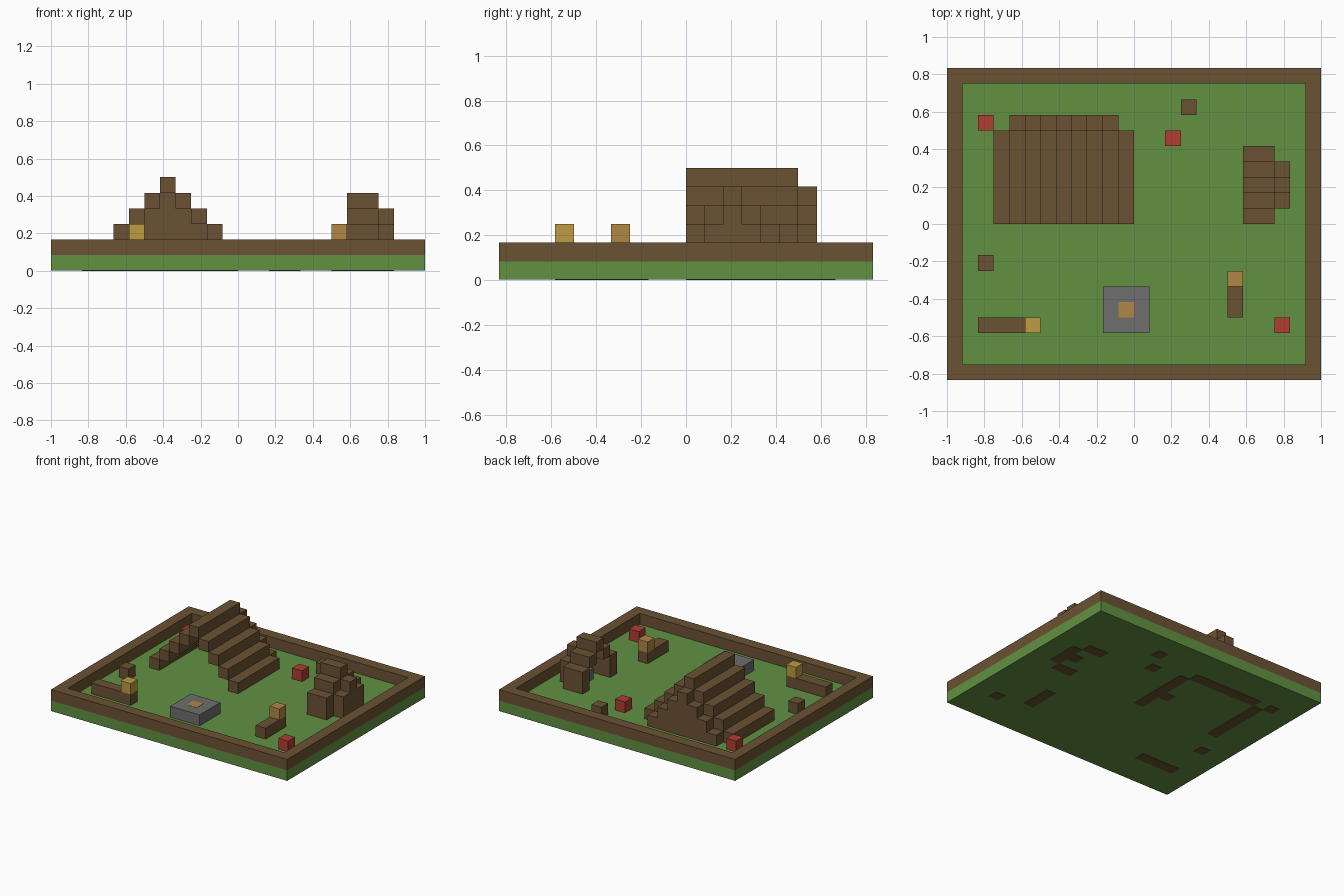
import bpy
import bmesh

U = 1 / 12          # size of one building block
NX, NY = 24, 20     # plot size in blocks

cube = bpy.data.objects.get("Cube")
if cube:
    bpy.data.objects.remove(cube, do_unlink=True)


def linear(c):
    c /= 255
    return c / 12.92 if c <= 0.04045 else ((c + 0.055) / 1.055) ** 2.4


def material(name, r, g, b):
    m = bpy.data.materials.new(name)
    m.use_nodes = True
    col = (linear(r), linear(g), linear(b), 1)
    m.diffuse_color = col
    m.node_tree.nodes["Principled BSDF"].inputs["Base Color"].default_value = col
    return m


GRASS = material("grass green", 98, 145, 66)
WOOD = material("wood brown", 107, 82, 51)
RED = material("berry red", 177, 60, 51)
STONE = material("stone grey", 110, 110, 110)
YELLOW = material("straw yellow", 191, 156, 66)
ORANGE = material("warm orange", 176, 136, 68)


def blocks(name, mat, boxes):
    """Boxes given as (x, y, z, width, depth, height) in block units."""
    bm = bmesh.new()
    for x, y, z, w, d, h in boxes:
        verts = bmesh.ops.create_cube(bm, size=1)["verts"]
        bmesh.ops.scale(bm, vec=(w * U, d * U, h * U), verts=verts)
        centre = ((x + w / 2 - NX / 2) * U, (y + d / 2 - NY / 2) * U, (z + h / 2) * U)
        bmesh.ops.translate(bm, vec=centre, verts=verts)
    mesh = bpy.data.meshes.new(name)
    bm.to_mesh(mesh)
    bm.free()
    mesh.materials.append(mat)
    obj = bpy.data.objects.new(name, mesh)
    bpy.context.collection.objects.link(obj)
    return obj


# Ground slab and low border wall
LIFT = 0.03
blocks("ground", GRASS, [(0, 0, LIFT, NX, NY, 1 - LIFT)])
blocks("border_wall", WOOD, [
    (0, 0, 1, NX, 1, 1), (0, NY - 1, 1, NX, 1, 1),
    (0, 1, 1, 1, NY - 2, 1), (NX - 1, 1, 1, 1, NY - 2, 1)])

# Large shelter: stepped roof strips on both sides, open front, stepped back wall
roof, wall = [], []
for i in range(9):
    step = 4 - abs(i - 4)
    roof.append((3 + i, 10, 1 + step, 1, 6, 1))
    if step:
        wall.append((3 + i, 16, 1, 1, 1, step))
blocks("large_shelter_roof", WOOD, roof)
blocks("large_shelter_back_wall", WOOD, wall)
blocks("large_shelter_seat", WOOD, [(10, 12, 1, 1, 1, 1)])

# Small shelter: same idea turned sideways, with taller eaves
roof, wall = [], []
for i in range(5):
    step = 2 - abs(i - 2)
    if step:
        roof.append((19, 10 + i, 2 + step, 2, 1, 1))
        wall.append((21, 10 + i, 1, 1, 1, 1 + step))
    else:
        roof.append((19, 10 + i, 1, 2, 1, 2))
blocks("small_shelter_roof", WOOD, roof)
blocks("small_shelter_back_wall", WOOD, wall)
blocks("small_shelter_stone", STONE, [(20, 12, 1, 1, 1, 1)])

# Stone hearth with a flush glowing centre
blocks("hearth", STONE, [(10, 3, 1, 3, 3, 1)])
blocks("hearth_fire", ORANGE, [(11, 4, 1.96, 1, 1, 0.06)])

# Logs with a lamp block on one end
blocks("front_log", WOOD, [(2, 3, 1, 4, 1, 1)])
blocks("front_lamp", YELLOW, [(5, 3, 2, 1, 1, 1)])
blocks("side_log", WOOD, [(18, 4, 1, 1, 3, 1)])
blocks("side_lamp", ORANGE, [(18, 6, 2, 1, 1, 1)])

# Loose single blocks
STUMPS = [(2, 7), (15, 17)]
BERRIES = [(2, 16), (14, 15), (21, 3)]
blocks("stumps", WOOD, [(x, y, 1, 1, 1, 1) for x, y in STUMPS])
blocks("berry_blocks", RED, [(x, y, 1, 1, 1, 1) for x, y in BERRIES])

# Footings showing on the underside
feet = [(x, y, 1, 1) for x, y in STUMPS + BERRIES]
feet += [(3, 10, 1, 6), (11, 10, 1, 6), (4, 16, 7, 1), (10, 12, 1, 1)]
feet += [(19, 10, 2, 1), (19, 14, 2, 1), (21, 11, 1, 3), (20, 12, 1, 1)]
feet += [(2, 3, 4, 1), (18, 4, 1, 3)]
blocks("footings", WOOD, [(x, y, 0, w, d, 0.08) for x, y, w, d in feet])
